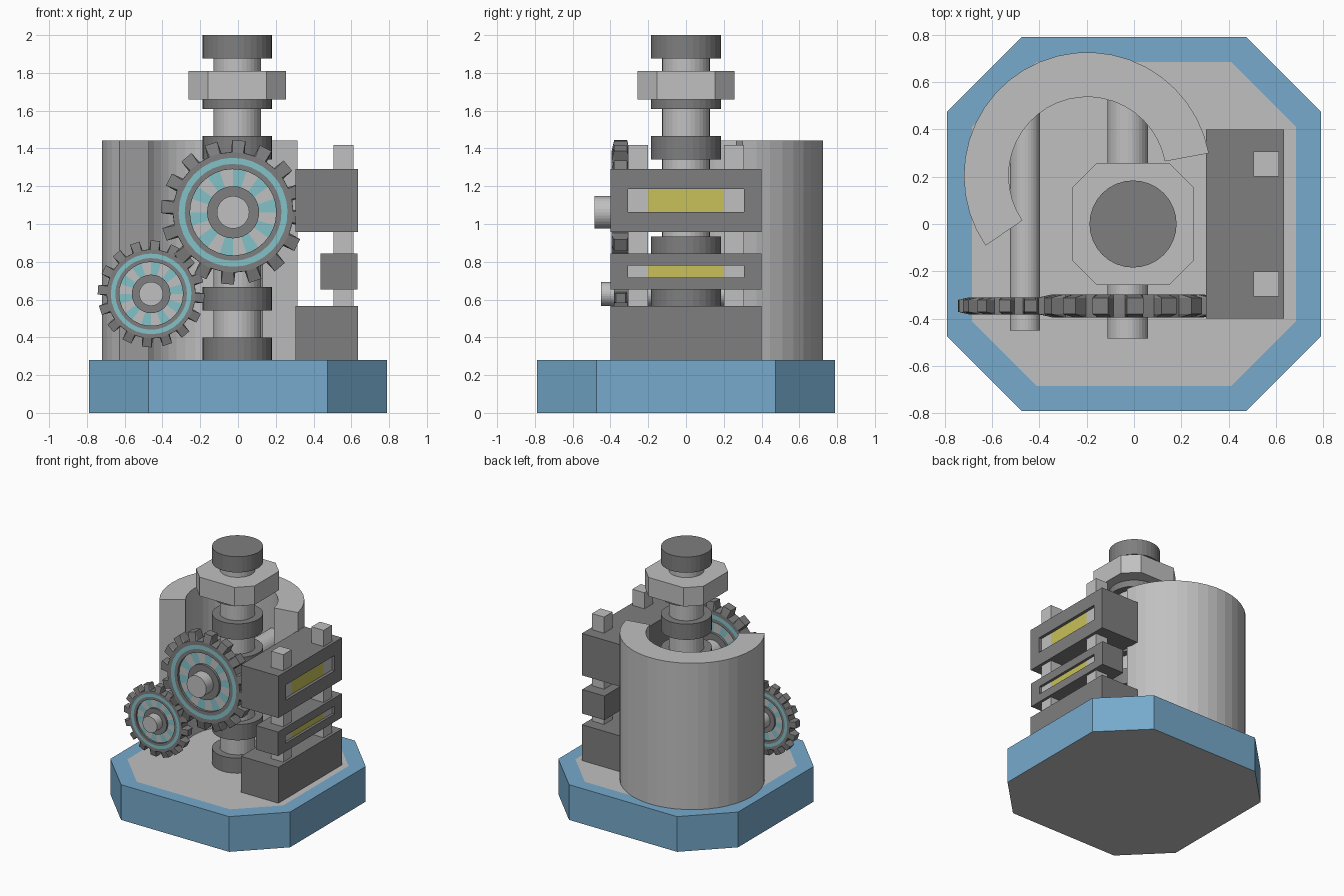
import bpy, bmesh, math
from mathutils import Vector

if "Cube" in bpy.data.objects:
    bpy.data.objects.remove(bpy.data.objects["Cube"])


def material(name, rgb):
    m = bpy.data.materials.new(name)
    m.diffuse_color = (*rgb, 1)
    m.use_nodes = True
    m.node_tree.nodes["Principled BSDF"].inputs["Base Color"].default_value = m.diffuse_color
    return m


BLUE = material("blue", (0.18, 0.40, 0.60))
LIGHT = material("light_grey", (0.53, 0.53, 0.53))
DARK = material("dark_grey", (0.21, 0.21, 0.21))
CYAN = material("cyan", (0.23, 0.54, 0.58))
YELLOW = material("yellow", (0.58, 0.53, 0.10))


def loft(name, loops, mats, band=lambda i, j: 0, caps=(0, 0), cyclic=False):
    """Skin a list of equal-length loops; band(i, j) picks the material index."""
    bm = bmesh.new()
    rows = [[bm.verts.new(p) for p in loop] for loop in loops]
    n, k = len(rows[0]), len(rows)
    for i in range(k if cyclic else k - 1):
        a, b = rows[i], rows[(i + 1) % k]
        for j in range(n):
            f = bm.faces.new((a[j], a[(j + 1) % n], b[(j + 1) % n], b[j]))
            f.material_index = band(i, j)
    if not cyclic:
        bm.faces.new(rows[0][::-1]).material_index = caps[0]
        bm.faces.new(rows[-1]).material_index = caps[1]
    bmesh.ops.recalc_face_normals(bm, faces=bm.faces)
    me = bpy.data.meshes.new(name)
    bm.to_mesh(me)
    bm.free()
    for m in mats:
        me.materials.append(m)
    ob = bpy.data.objects.new(name, me)
    bpy.context.collection.objects.link(ob)
    return ob


def rect(x, y0, y1, z0, z1):
    return [(x, y0, z0), (x, y1, z0), (x, y1, z1), (x, y0, z1)]


def box(name, x, y, z, mat):
    return loft(name, [rect(x[0], *y, *z), rect(x[1], *y, *z)], [mat])


def octagon(half, cut, z, cx=0, cy=0):
    pts = [(half, -cut), (half, cut), (cut, half), (-cut, half),
           (-half, cut), (-half, -cut), (-cut, -half), (cut, -half)]
    return [(cx + x, cy + y, z) for x, y in pts]


def cylinder(name, base, top, r, mat, n=32):
    a, b = Vector(base), Vector(top)
    q = (b - a).to_track_quat('Z', 'Y')
    ring = [q @ Vector((r * math.cos(t), r * math.sin(t), 0))
            for t in (2 * math.pi * i / n for i in range(n))]
    return loft(name, [[a + p for p in ring], [b + p for p in ring]], [mat])


# Base with pale top and underside
loft("base", [octagon(0.79, 0.475, 0), octagon(0.79, 0.475, 0.28),
              octagon(0.685, 0.41, 0.28)], [BLUE, LIGHT], caps=(1, 1))

# Central spindle with evenly spaced collars and a nut
SX = -0.004
cylinder("spindle", (SX, 0, 0.28), (SX, 0, 1.9), 0.127, LIGHT)
for i in range(7):
    top = 0.40 + i * 0.2667
    cylinder(f"spindle_collar_{i + 1}", (SX, 0, top - 0.125), (SX, 0, top), 0.184, DARK)
loft("spindle_nut", [octagon(0.257, 0.154, z, SX) for z in (1.66, 1.81)], [LIGHT])

# Curved housing wall
arc = []
for i in range(25):
    t = math.radians(10.5 + 204 * i / 24)
    arc.append([(-0.197 + r * math.cos(t), 0.204 + r * math.sin(t), z)
                for r, z in ((0.333, 0.28), (0.522, 0.28), (0.522, 1.443), (0.333, 1.443))])
loft("curved_housing", arc, [LIGHT])

# Block stack on the right, with slots showing rods and yellow bars
box("lower_block", (0.305, 0.635), (-0.4, 0.4), (0.28, 0.565), DARK)
for name, x0, x1, z0, z1, s0, s1 in (("middle", 0.437, 0.632, 0.654, 0.845, 0.718, 0.78),
                                     ("upper", 0.305, 0.635, 0.957, 1.29, 1.063, 1.184)):
    loft(name + "_block", [rect(x0, -0.4, 0.4, z0, z1), rect(x1, -0.4, 0.4, z0, z1),
                           rect(x1, -0.307, 0.307, s0, s1),
                           rect(0.585, -0.307, 0.307, s0, s1)], [DARK])
    box(name + "_yellow_bar", (0.57, 0.611), (-0.2, 0.2), (s0, s1), YELLOW)
for side, name in ((-1, "front_rod"), (1, "back_rod")):
    box(name, (0.506, 0.612), sorted((side * 0.2, side * 0.306)), (0.5, 1.418), LIGHT)


# Gears: toothed rim, two-colour web, hub and axle
def gear(name, cx, cz, s, y_front, y_back):
    yc = -0.346
    spots = []  # (angle, is_tip)
    for k in range(16):
        mid = 360 / 16 * k - 4.6
        spots += [(mid - 6.8, 0), (mid - 5.2, 1), (mid + 5.2, 1), (mid + 6.8, 0)]

    def at(r, deg, y):
        t = math.radians(deg)
        return (cx + s * r * math.cos(t), yc + s * y, cz + s * r * math.sin(t))

    h = 0.049
    profile = [(0.228, -h), (0.256, -h), (0.288, -h), (0.318, -h), (None, -h * 0.7),
               (None, h * 0.7), (0.318, h), (0.288, h), (0.256, h), (0.228, h)]
    loft(name + "_rim",
         [[at(r or (0.383 if tip else 0.319), a, y) for a, tip in spots] for r, y in profile],
         [DARK, CYAN], band=lambda i, j: 1 if i in (1, 7) else 0, cyclic=True)
    web = [(0.13, -0.03), (0.235, -0.03), (0.235, 0.03), (0.13, 0.03)]
    loft(name + "_web", [[at(r, 90 - 9 * j, y) for j in range(40)] for r, y in web],
         [CYAN, LIGHT], band=lambda i, j: (j // 2) % 2, cyclic=True)
    cylinder(name + "_hub", (cx, yc - s * h, cz), (cx, yc + s * h, cz), s * 0.138, DARK)
    cylinder(name + "_axle", (cx, y_front, cz), (cx, y_back, cz), s * 0.086, LIGHT)


gear("large_gear", -0.026, 1.062, 1.0, -0.484, 0.56)
gear("small_gear", -0.460, 0.63, 0.74, -0.45, 0.50)
